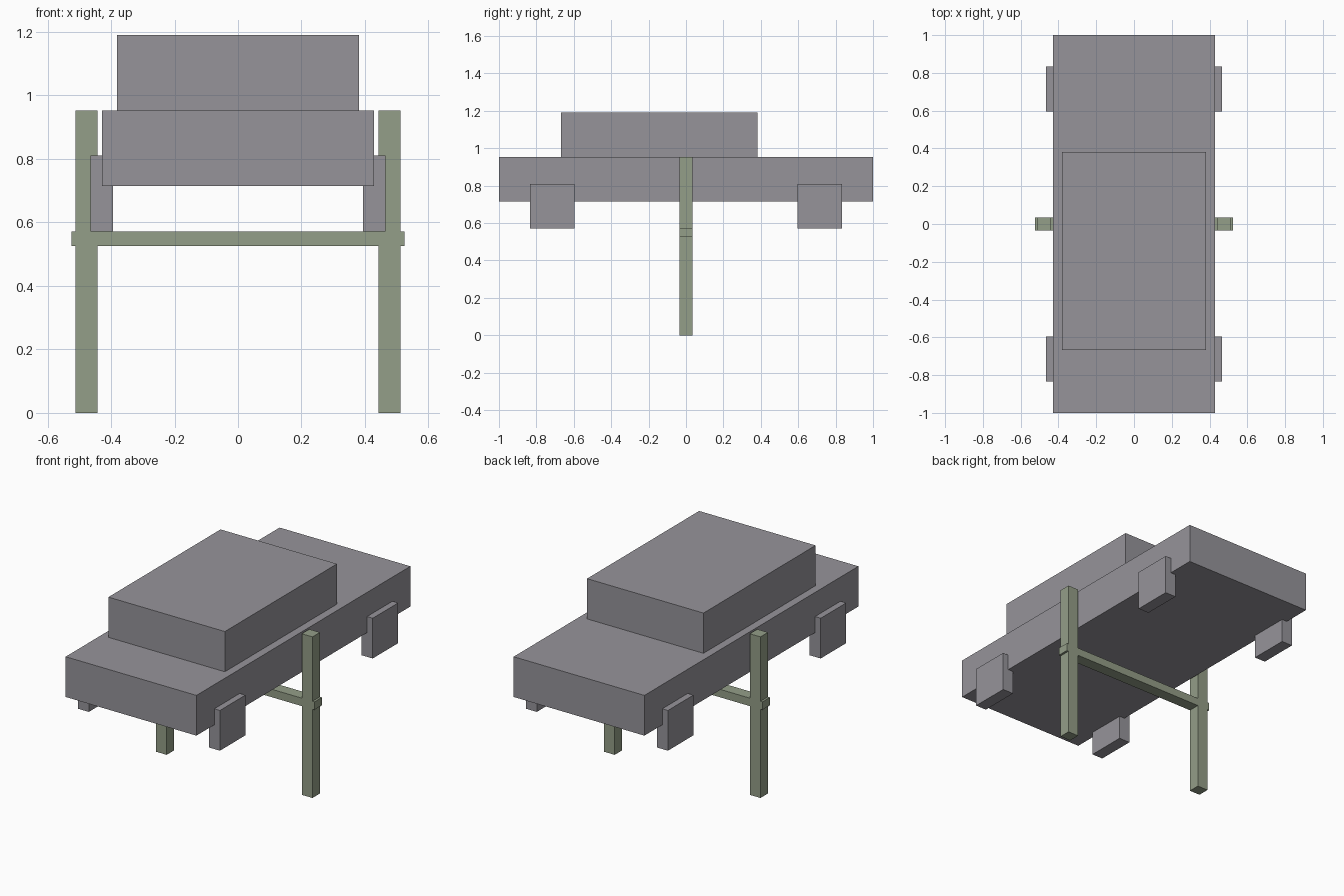
import bpy

if "Cube" in bpy.data.objects:
    bpy.data.objects.remove(bpy.data.objects["Cube"])


def material(name, rgb):
    m = bpy.data.materials.new(name)
    m.diffuse_color = (*rgb, 1.0)
    m.use_nodes = True
    m.node_tree.nodes["Principled BSDF"].inputs["Base Color"].default_value = m.diffuse_color
    return m


grey = material("warm grey", (0.305, 0.296, 0.323))
green = material("sage green", (0.296, 0.342, 0.246))


def box(name, x, y, z, mat):
    """Axis-aligned box from (min, max) ranges."""
    ranges = (x, y, z)
    bpy.ops.mesh.primitive_cube_add(size=1, location=[(a + b) / 2 for a, b in ranges])
    ob = bpy.context.object
    ob.name = name
    ob.scale = [b - a for a, b in ranges]
    bpy.ops.object.transform_apply(location=False, rotation=False, scale=True)
    ob.data.materials.append(mat)
    return ob


def side_range(side, inner, outer):
    return tuple(sorted((side * inner, side * outer)))


# Vehicle body and cabin
box("body", (-0.428, 0.428), (-1.0, 1.0), (0.715, 0.953), grey)
box("cabin", (-0.381, 0.381), (-0.667, 0.381), (0.953, 1.191), grey)

# Square wheels and the two upright posts
for side, label in ((-1, "left"), (1, "right")):
    for end, place in ((-1, "front"), (1, "back")):
        box(f"{place}_{label}_wheel", side_range(side, 0.393, 0.465),
            side_range(end, 0.595, 0.833), (0.572, 0.81), grey)
    box(f"{label}_post", side_range(side, 0.442, 0.512),
        (-0.035, 0.035), (0.0, 0.953), green)

# Crossbar passing through both posts
box("crossbar", (-0.525, 0.525), (-0.035, 0.035), (0.525, 0.572), green)
